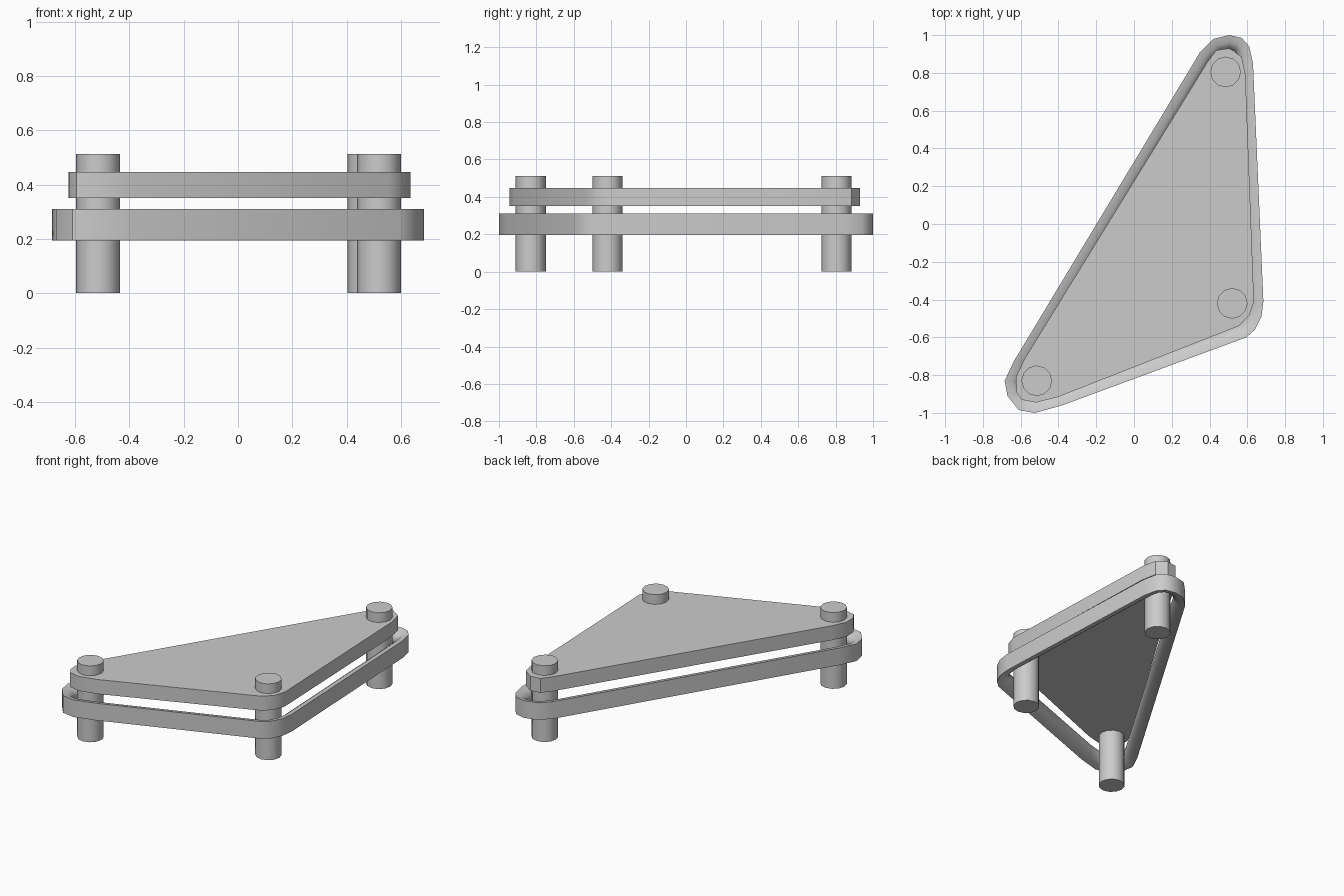
import bpy, bmesh, math
from mathutils import Vector

if "Cube" in bpy.data.objects:
    bpy.data.objects.remove(bpy.data.objects["Cube"])

# Rounded-triangle outlines, counter-clockwise
RIM = [(-.685, -.83), (-.67, -.91), (-.61, -.985), (-.525, -1.0), (-.38, -.96),
       (.595, -.60), (.64, -.56), (.675, -.49), (.685, -.41), (.63, .85),
       (.61, .94), (.57, .985), (.505, 1.0), (.42, .98), (.35, .91), (-.635, -.725)]
PLATE = [(-.625, -.81), (-.622, -.89), (-.595, -.93), (-.52, -.945), (-.40, -.915),
         (.555, -.54), (.61, -.485), (.635, -.41), (.59, .79), (.57, .885),
         (.505, .93), (.435, .92), (.39, .86), (-.58, -.715)]
LEGS = [("front_left_leg", -.515, -.83), ("front_right_leg", .52, -.42),
        ("back_leg", .485, .805)]


def inset(pts, d):
    """Mitred inward offset of a counter-clockwise outline."""
    out, n = [], len(pts)
    for i in range(n):
        p, a, b = Vector(pts[i]), Vector(pts[i - 1]), Vector(pts[(i + 1) % n])
        e1, e2 = (p - a).normalized(), (b - p).normalized()
        n1, n2 = Vector((-e1.y, e1.x)), Vector((-e2.y, e2.x))
        out.append(p + (n1 + n2) * d / (1 + n1.dot(n2)))
    return out


def loft(name, rings, closed, angle=40):
    """Skin a stack of (outline, z) rings; cap the ends or close the loop."""
    bm = bmesh.new()
    rows = [[bm.verts.new((p[0], p[1], z)) for p in pts] for pts, z in rings]
    n = len(rows[0])
    for k in range(len(rows) if closed else len(rows) - 1):
        lo, hi = rows[k], rows[(k + 1) % len(rows)]
        for i in range(n):
            j = (i + 1) % n
            bm.faces.new((lo[i], lo[j], hi[j], hi[i]))
    if not closed:
        bm.faces.new(rows[0][::-1])
        bm.faces.new(rows[-1])
    bmesh.ops.recalc_face_normals(bm, faces=bm.faces)
    me = bpy.data.meshes.new(name)
    bm.to_mesh(me)
    bm.free()
    ob = bpy.data.objects.new(name, me)
    bpy.context.collection.objects.link(ob)
    bpy.ops.object.select_all(action='DESELECT')
    ob.select_set(True)
    bpy.context.view_layer.objects.active = ob
    bpy.ops.object.shade_smooth_by_angle(angle=math.radians(angle))


# Upper plate
loft("table_top", [(PLATE, .35), (PLATE, .447)], False)

# Lower open rim: flat outside, rounded inside
z_mid, half, depth, seg = .2525, .0575, .075, 6
arc = [math.pi * k / seg for k in range(seg + 1)]
loft("lower_rim", [(inset(RIM, depth * math.sin(t)), z_mid + half * math.cos(t))
                   for t in arc], True)

# Three round legs
for name, x, y in LEGS:
    circle = [(x + .081 * math.cos(math.tau * k / 12), y + .081 * math.sin(math.tau * k / 12))
              for k in range(12)]
    loft(name, [(circle, 0), (circle, .512)], False)
